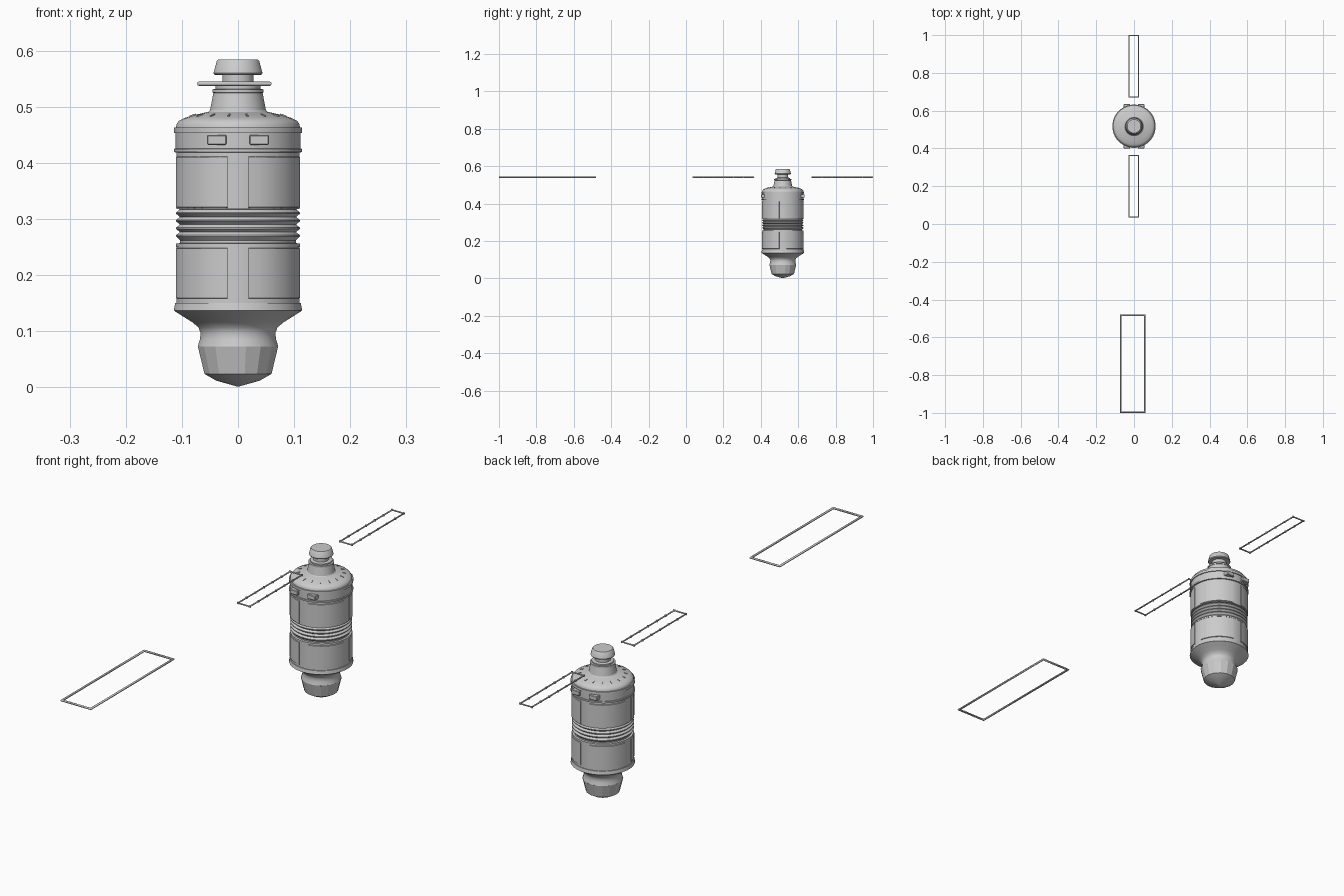
import bpy, bmesh
from math import sin, cos, pi, radians
from mathutils import Matrix, Vector

if "Cube" in bpy.data.objects:
    bpy.data.objects.remove(bpy.data.objects["Cube"])

CY = 0.5175  # y of the main body axis


def finish(name, bm, angle=30):
    bmesh.ops.recalc_face_normals(bm, faces=bm.faces[:])
    me = bpy.data.meshes.new(name)
    bm.to_mesh(me)
    bm.free()
    ob = bpy.data.objects.new(name, me)
    bpy.context.collection.objects.link(ob)
    if angle:
        bpy.ops.object.select_all(action='DESELECT')
        ob.select_set(True)
        bpy.context.view_layer.objects.active = ob
        bpy.ops.object.shade_smooth_by_angle(angle=radians(angle))
    return ob


def ring_verts(bm, r, z, n):
    return [bm.verts.new((r * cos(2 * pi * (i + .5) / n), CY + r * sin(2 * pi * (i + .5) / n), z))
            for i in range(n)]


def lathe(name, pts, n=32, angle=30):
    """Revolve (radius, z) points into a capped solid."""
    bm = bmesh.new()
    rings = [ring_verts(bm, r, z, n) for r, z in pts]
    for a, b in zip(rings, rings[1:]):
        for i in range(n):
            j = (i + 1) % n
            bm.faces.new((a[i], a[j], b[j], b[i]))
    bm.faces.new(rings[0])
    bm.faces.new(rings[-1])
    return finish(name, bm, angle)


def add_box(bm, loc, size, rot=0, tilt=0):
    m = (Matrix.Translation(loc) @ Matrix.Rotation(rot, 4, 'Z') @ Matrix.Rotation(tilt, 4, 'Y')
         @ Matrix.Diagonal((*size, 1)))
    bmesh.ops.create_cube(bm, size=1, matrix=m)


def shell_plates(name, z0, z1, r0, r1, half, count=4, steps=8):
    """Curved cover plates set evenly round the body."""
    bm = bmesh.new()
    for k in range(count):
        mid = pi / 4 + k * 2 * pi / count
        cols = []
        for s in range(steps + 1):
            a = mid - half + 2 * half * s / steps
            cols.append([bm.verts.new((r * cos(a), CY + r * sin(a), z))
                         for r, z in ((r0, z0), (r1, z0 + .002), (r1, z1 - .002), (r0, z1))])
        for a, b in zip(cols, cols[1:]):
            for i in range(4):
                j = (i + 1) % 4
                bm.faces.new((a[i], b[i], b[j], a[j]))
        bm.faces.new(cols[0])
        bm.faces.new(cols[-1])
    return finish(name, bm)


def frame(name, cx, cy, z, w, l, r, clips=0):
    """Hollow rectangular frame of round bar; w and l are outer sizes."""
    bm = bmesh.new()
    hw, hl, n = w / 2 - r, l / 2 - r, 8
    rings = []
    for sx, sy in ((1, 1), (-1, 1), (-1, -1), (1, -1)):
        rings.append([bm.verts.new((cx + sx * (hw + r * cos(2 * pi * i / n)),
                                    cy + sy * (hl + r * cos(2 * pi * i / n)),
                                    z + r * sin(2 * pi * i / n))) for i in range(n)])
    for k in range(4):
        a, b = rings[k], rings[(k + 1) % 4]
        for i in range(n):
            j = (i + 1) % n
            bm.faces.new((a[i], a[j], b[j], b[i]))
    # small clips along the long bars
    for k in range(clips):
        y = cy - hl + 2 * hl * k / (clips - 1)
        for s in (-1, 1):
            add_box(bm, (cx + s * hw, y, z), (r * 2.2, r * 1.5, r * 2.6))
    return finish(name, bm, 50)


# lower nose and flared neck
lathe("nose_cone", [(.0005, .001), (.04, .012), (.061, .024), (.073, .073), (.06, .074)], 16, 15)
lathe("lower_neck", [(.06, .072), (.072, .073), (.068, .086), (.067, .097), (.071, .107),
                     (.082, .116), (.098, .126), (.114, .136), (.10, .139)])
lathe("lower_ring", [(.10, .135), (.115, .1365), (.1125, .150), (.10, .152)])

# main barrel with ribbed waist
barrel = [(.10, .148), (.11, .149), (.11, .256), (.104, .257), (.104, .262)]
for k in range(4):
    z = .263 + k * .0135
    barrel += [(.111, z + .006), (.111, z + .008), (.104, z + .0135)]
barrel += [(.11, .318), (.11, .455), (.10, .456)]
lathe("barrel", barrel)
lathe("waist_ring", [(.10, .249), (.111, .250), (.111, .256), (.10, .257)])
for nm, z0, z1 in (("lower_plates", .157, .249), ("upper_plates", .319, .412)):
    shell_plates(nm, z0, z1, .107, .1125, radians(35.2))

# collar rings
lathe("collar_ring_low", [(.10, .418), (.115, .419), (.115, .425), (.10, .426)])
lathe("collar_band", [(.10, .424), (.1115, .425), (.1115, .453), (.10, .454)])
lathe("collar_ring_top", [(.10, .452), (.115, .453), (.115, .463), (.10, .464)])

# shoulder, upper neck and cap
lathe("shoulder", [(.10, .462), (.111, .463), (.110, .469), (.106, .475), (.096, .480), (.075, .486),
                   (.053, .491), (.050, .494), (.044, .525), (.03, .526)])
lathe("neck_ring", [(.03, .524), (.046, .525), (.046, .531), (.03, .532)])
lathe("neck_ring_top", [(.02, .531), (.04, .532), (.04, .537), (.028, .539), (.028, .558), (.02, .559)])
lathe("top_cap", [(.025, .556), (.042, .557), (.044, .560), (.038, .582), (.036, .584)], 24)

# small raised tabs round the shoulder
bm = bmesh.new()
for k in range(16):
    a = 2 * pi * (k + .5) / 16
    add_box(bm, (.082 * cos(a), CY + .082 * sin(a), .4845), (.012, .003, .003), a, radians(16))
finish("shoulder_tabs", bm, 0)

# latch blocks, front and back
bm = bmesh.new()
for sy in (-1, 1):
    for sx in (-1, 1):
        add_box(bm, (sx * .038, CY + sy * .106, .441), (.035, .022, .018))
ob = finish("latch_blocks", bm, 0)
mod = ob.modifiers.new("bevel", 'BEVEL')
mod.width, mod.segments = .002, 1

# floating rectangular frames
frame("small_frame_front", -.001, .20, .541, .057, .33, .0028, 7)
frame("small_frame_back", -.001, .835, .541, .057, .33, .0028, 7)
frame("large_frame", -.0065, -.74, .541, .133, .52, .004)
